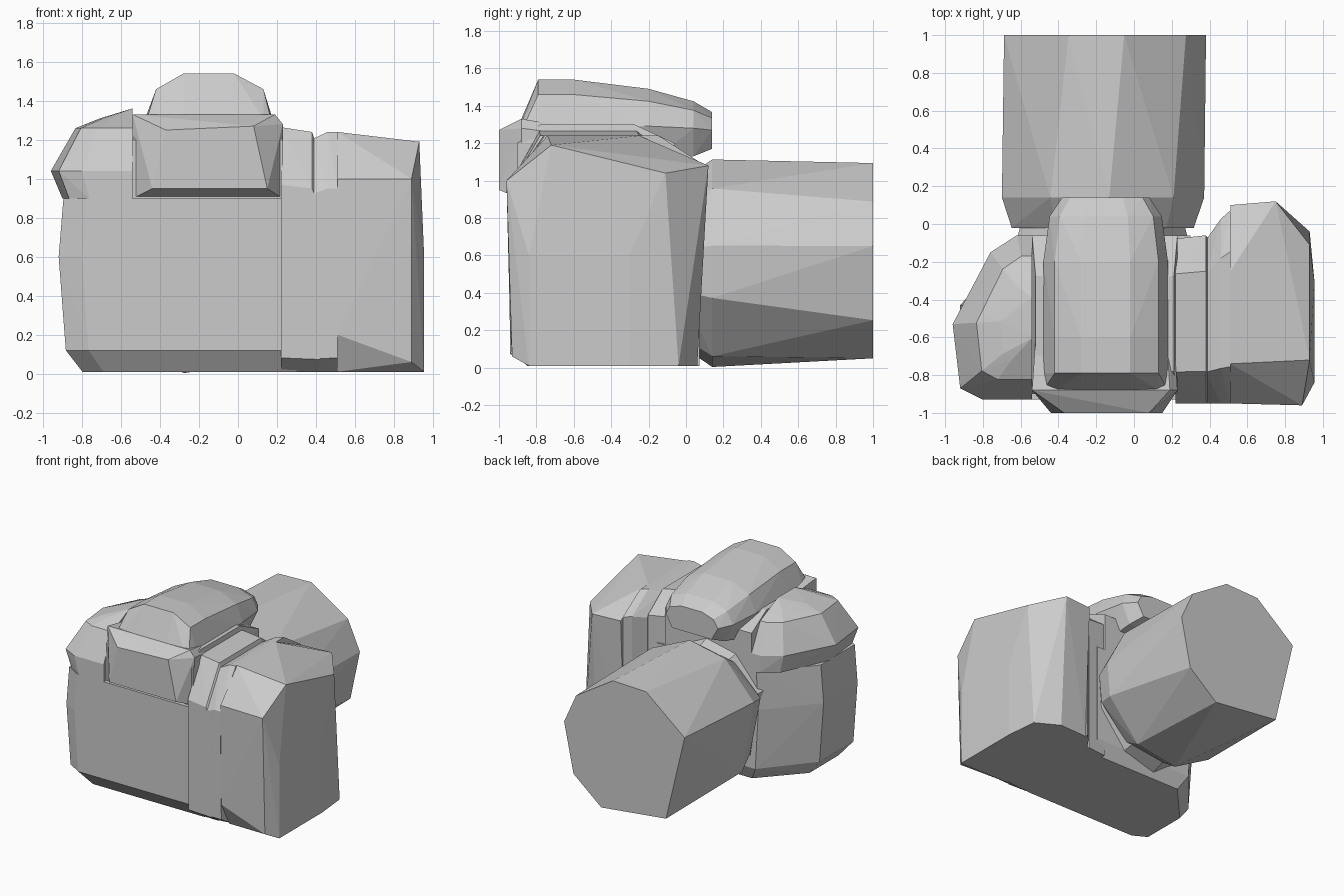
import bpy
import bmesh
from math import cos, sin, radians
from mathutils import Vector

if "Cube" in bpy.data.objects:
    bpy.data.objects.remove(bpy.data.objects["Cube"], do_unlink=True)

# One plain grey for everything
grey = bpy.data.materials.new("plain_grey")
grey.use_nodes = True
shade = 0.6
colour = (shade, shade, shade, 1)
grey.diffuse_color = colour
grey.node_tree.nodes["Principled BSDF"].inputs["Base Color"].default_value = colour


def slices(axis, outline, anchor, levels):
    """Repeat an outline along an axis, scaled about the anchor at every level."""
    points = []
    for position, scale_u, scale_v in levels:
        for u, v in outline:
            point = [anchor[0] + (u - anchor[0]) * scale_u,
                     anchor[1] + (v - anchor[1]) * scale_v]
            point.insert("xyz".index(axis), position)
            points.append(Vector(point))
    return points


def rectangle(left, right, low, high):
    """Four corners of a plain rectangular outline."""
    return [(left, low), (right, low), (right, high), (left, high)]


def uneven_round(centre, radius, angles):
    """Irregular polygon with its corners on a circle."""
    return [(centre[0] + radius * cos(radians(angle)),
             centre[1] + radius * sin(radians(angle))) for angle in angles]


def faceted_part(name, points):
    """Wrap the cross-sections in one flat-shaded convex skin."""
    bm = bmesh.new()
    for point in points:
        bm.verts.new(point)
    result = bmesh.ops.convex_hull(bm, input=list(bm.verts))
    spare = {item for key in ("geom_interior", "geom_unused")
             for item in result[key] if isinstance(item, bmesh.types.BMVert)}
    bmesh.ops.delete(bm, geom=list(spare), context="VERTS")
    bmesh.ops.recalc_face_normals(bm, faces=list(bm.faces))
    mesh = bpy.data.meshes.new(name)
    bm.to_mesh(mesh)
    bm.free()
    mesh.materials.append(grey)
    part = bpy.data.objects.new(name, mesh)
    bpy.context.collection.objects.link(part)


# Main body block: chamfered base and an angled far corner
body_plan = [(-.92, -.86), (-.8, -.93), (.3, -.93), (.3, -.06), (-.6, -.06), (-.92, -.43)]
faceted_part("main_body", slices("z", body_plan, (.3, -.4), [
    (.01, .9, .85), (.12, .97, 1), (.6, 1, 1), (.9, .98, 1)]))

# Faceted shoulder on the far side of the top
shoulder_plan = [(-.96, -.53), (-.92, -.87), (-.8, -.93), (-.54, -.93), (-.54, -.06),
                 (-.62, -.06), (-.76, -.15)]
faceted_part("side_shoulder", slices("z", shoulder_plan, (-.54, -.5), [
    (.9, .86, 1), (1.04, 1, 1), (1.26, .7, .75), (1.31, .4, .5), (1.36, .01, .25)]))

# Raised deck beneath the viewfinder
deck_plan = rectangle(-.54, .23, -.9, -.06)
faceted_part("top_deck", slices("z", deck_plan, (-.15, -.6), [
    (.8, 1, 1), (1.2, 1, 1), (1.3, .95, .6)]))

# Eyepiece frame, tapering to a smaller trapezoid towards the user
eyepiece_frame = [(-.54, .9), (.23, .9), (.23, 1.28), (.19, 1.33), (-.54, 1.33)]
eyepiece_face = [(-.44, .95), (.15, .95), (.08, 1.27), (-.37, 1.25)]
faceted_part("eyepiece",
             slices("y", eyepiece_frame, (-.15, 1.1), [(-.88, 1, 1), (-.6, .95, .8)])
             + slices("y", eyepiece_face, (-.15, 1.1), [(-1, 1, 1)]))

# Long viewfinder hood that drops and narrows over the lens
hood_face = [(-.4, 1.05), (-.48, 1.3), (-.42, 1.46), (-.28, 1.54),
             (-.02, 1.54), (.13, 1.46), (.18, 1.3), (.1, 1.05)]
faceted_part("viewfinder_hood", slices("y", hood_face, (-.15, 1.25), [
    (-.88, 1, .28), (-.79, 1, 1), (-.6, 1, 1), (-.2, 1, .83),
    (.04, .9, .6), (.14, .7, .4)]))

# Two upright bands with a shallow groove between body and grip
band_side = [(-.84, .01), (-.94, .08), (-.95, .95), (-.78, 1.24),
             (-.25, 1.24), (-.06, 1.1), (-.06, .01)]
bands = {
    "inner_band": [(.22, .98, 1.02), (.38, 1, 1), (.42, .95, .9)],
    "outer_band": [(.38, .97, .97), (.46, 1.1, 1), (.51, 1.15, 1)],
}
for band_name, band_levels in bands.items():
    faceted_part(band_name, slices("x", band_side, (-.94, .01), band_levels))

# Hand grip: broad inner section, sharp front corner, nearly flat outer side
grip_root = [(-.84, .01), (-.94, .2), (-.95, 1), (-.74, 1.24), (-.25, 1.24), (.1, 1.08), (.05, .01)]
grip_rim = [(-.72, 1.19), (-.11, 1.04), (-.04, .01)]
grip_front = [(-.96, 1), (-.93, .06)]
grip_back = [(.12, 1.08), (.06, .01)]
grip_side = rectangle(-.84, -.3, .01, .6)
faceted_part("hand_grip", [
    point for x, outline in ((.51, grip_root), (.75, grip_back), (.89, grip_front),
                             (.93, grip_rim), (.955, grip_side))
    for point in slices("x", outline, (0, 0), [(x, 1, 1)])])

# Lens barrel with an uneven eight-sided rim, and the mount behind it
lens_centre = (-.18, .555)
rim = uneven_round(lens_centre, .57, (-66, -33, 10, 37, 77, 107, 153, 233))
base = uneven_round(lens_centre, .56, (-62, -19, 10, 46, 85, 118, 158, 222, 260))
faceted_part("lens_barrel",
             slices("y", rim, lens_centre, [(1, 1, .97)])
             + slices("y", base, lens_centre, [(.14, 1, 1), (-.02, .9, .8)]))
faceted_part("lens_mount", slices("y", base, lens_centre, [(.02, .8, .85), (-.2, .9, .97)]))
